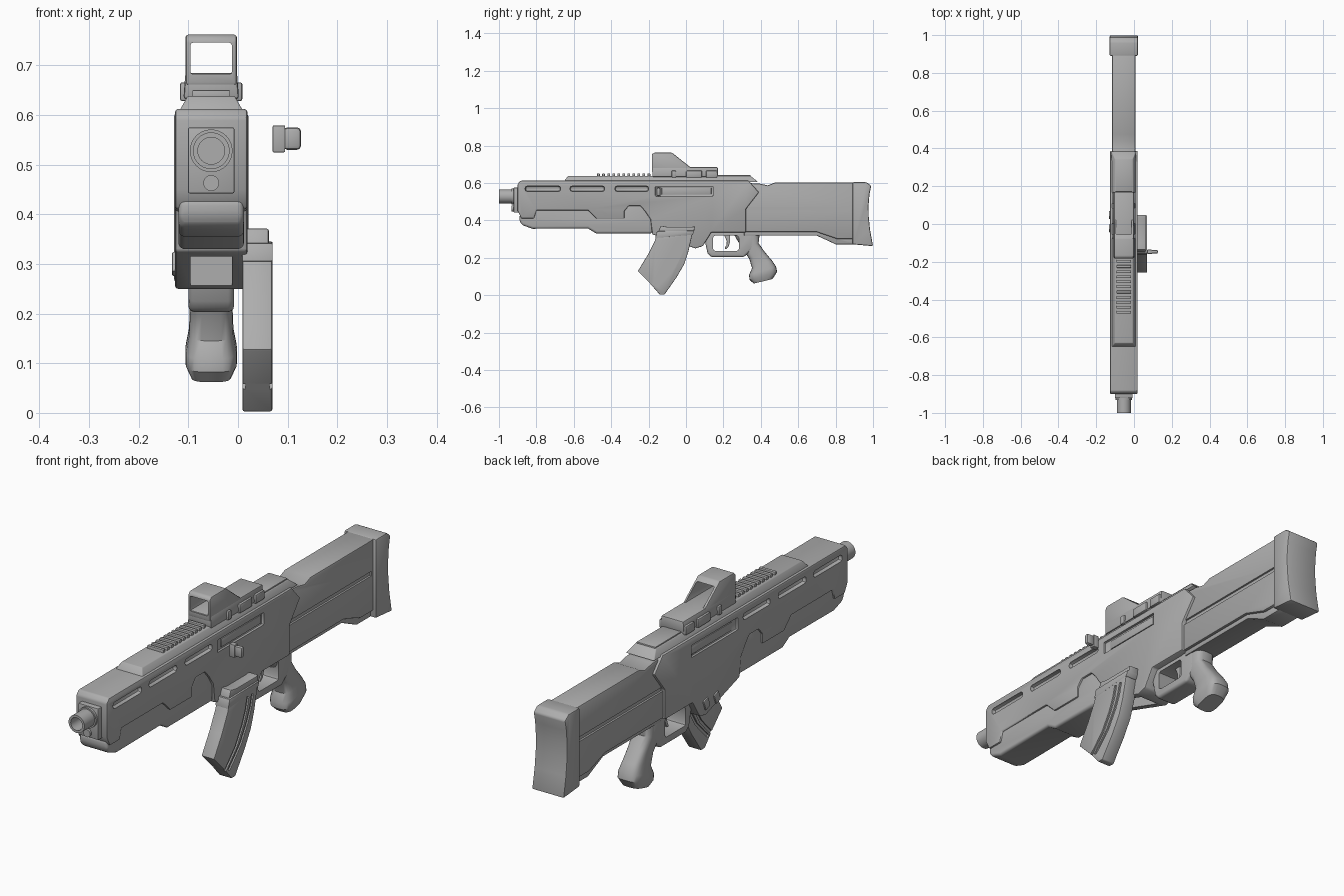
import bpy, bmesh, math
from mathutils import Matrix

if "Cube" in bpy.data.objects:
    bpy.data.objects.remove(bpy.data.objects["Cube"])

CX = -0.054  # centre plane of the gun
metal = bpy.data.materials.new("grey metal")
metal.diffuse_color = (0.42, 0.42, 0.42, 1)
metal.use_nodes = True
metal.node_tree.nodes["Principled BSDF"].inputs["Base Color"].default_value = metal.diffuse_color


def finish(name, bm, bevel=0.0, seg=2):
    bmesh.ops.recalc_face_normals(bm, faces=bm.faces[:])
    me = bpy.data.meshes.new(name)
    bm.to_mesh(me)
    bm.free()
    me.materials.append(metal)
    ob = bpy.data.objects.new(name, me)
    bpy.context.collection.objects.link(ob)
    if bevel:
        m = ob.modifiers.new("bevel", 'BEVEL')
        m.width, m.segments, m.limit_method = bevel, seg, 'ANGLE'
        m.angle_limit = math.radians(35)
    return ob


def prism(name, pts, hw, cx=CX, bevel=0.0, seg=2, top=1.0):
    """Side profile of (y, z) points extruded across x; top narrows the highest points."""
    bm = bmesh.new()
    f = bm.faces.new([bm.verts.new((cx - hw, y, z)) for y, z in pts])
    ext = bmesh.ops.extrude_face_region(bm, geom=[f])
    for v in ext['geom']:
        if isinstance(v, bmesh.types.BMVert):
            v.co.x = cx + hw
    zt = max(p[1] for p in pts)
    for v in bm.verts:
        if v.co.z > zt - 0.002:
            v.co.x = cx + (v.co.x - cx) * top
    return finish(name, bm, bevel, seg)


def block(name, y0, y1, z0, z1, hw, cx=CX, bevel=0.0, top=1.0):
    return prism(name, [(y0, z0), (y1, z0), (y1, z1), (y0, z1)], hw, cx, bevel, 2, top)


def tube(name, y0, y1, z, r, n=32):
    bm = bmesh.new()
    mat = Matrix.Translation((CX, (y0 + y1) / 2, z)) @ Matrix.Rotation(math.pi / 2, 4, 'X')
    bmesh.ops.create_cone(bm, cap_ends=True, segments=n, radius1=r, radius2=r,
                          depth=y1 - y0, matrix=mat)
    return finish(name, bm)


def cut(ob, cutters):
    for c in cutters:
        m = ob.modifiers.new("cut", 'BOOLEAN')
        m.operation, m.solver, m.object = 'DIFFERENCE', 'EXACT', c
    bpy.ops.object.select_all(action='DESELECT')
    bpy.context.view_layer.objects.active = ob
    ob.select_set(True)
    for m in list(ob.modifiers):
        bpy.ops.object.modifier_apply(modifier=m.name)
    for c in cutters:
        bpy.data.objects.remove(c)


# Receiver with magazine well; its lower front edge follows the handguard
guard_line = [(-.19, .406), (-.22, .45), (-.245, .478), (-.305, .478), (-.33, .449),
              (-.33, .406), (-.475, .406), (-.525, .454), (-.80, .454), (-.812, .41)]
receiver = prism("receiver", [(-.90, .595), (-.885, .612), (.335, .612), (.39, .55), (.32, .46),
                              (.32, .335), (.135, .335), (.09, .262), (.05, .25), (-.18, .325)]
                 + guard_line + [(-.88, .41), (-.90, .45)], .073, bevel=.006)
cutters = [prism("well_cut", [(-.15, .2), (.03, .2), (.03, .36), (-.15, .36)], .042)]
for s in (-1, 1):
    for y0, y1 in ((-.86, -.67), (-.62, -.435), (-.38, -.20)):
        cutters.append(block("slot_cut", y0, y1, .555, .583, .018, CX + s * .073, .011))
    cutters.append(block("port_cut", -.165, .145, .53, .582, .010, CX + s * .073, .004))
cut(receiver, cutters)

# Port covers inside the recess
for s in (-1, 1):
    block("port_cover", -.13, .135, .538, .574, .004, CX + s * .0635, .002)

# Rounded handguard under the front
prism("handguard", [(-.89, .43), (-.89, .395), (-.875, .374), (-.82, .355), (-.525, .357),
                    (-.48, .33), (-.18, .33), (-.18, .40), (-.21, .45), (-.24, .486),
                    (-.31, .486), (-.34, .455), (-.35, .42), (-.47, .42), (-.53, .465),
                    (-.80, .465)], .066, bevel=.022, seg=4)

# Muzzle plate, hollow barrel and guide rod
block("muzzle_plate", -.922, -.88, .442, .575, .047, bevel=.004)
barrel = tube("barrel", -1.0, -.89, .528, .037)
cut(barrel, [tube("bore_cut", -1.05, -.94, .528, .027)])
tube("barrel_collar", -.932, -.91, .528, .043)
tube("guide_rod", -.932, -.91, .463, .016, 20)

# Top rail with cross ribs
prism("top_rail", [(-.655, .605), (.385, .605), (.345, .638), (-.63, .638)], .066, top=.72, bevel=.003)
block("rear_rail", .17, .345, .63, .643, .044, bevel=.003)
for i in range(11):
    y = -.475 + i * .027
    block("rail_rib", y, y + .014, .63, .65, .038, bevel=.002)

# Sight: base, clamps and open hood
block("sight_base", -.18, .17, .632, .685, .056, bevel=.006, top=.93)
hood = prism("sight_hood", [(-.183, .66), (-.183, .752), (-.172, .762), (-.075, .762),
                            (.025, .683), (.025, .66)], .052, bevel=.006)
cut(hood, [block("hood_cut", -.3, .2, .682, .746, .042, bevel=.006)])
for y, w in ((-.065, .012), (.043, .042), (.137, .03)):
    block("sight_clamp", y - w, y + w, .628, .666, .063, bevel=.005)

# Stock with long grooves, lower strip and butt pad
stock = prism("stock", [(.31, .60), (.39, .597), (.437, .587), (.475, .602), (.90, .602), (.90, .30),
                        (.81, .30), (.70, .337), (.31, .337)], .062, bevel=.008)
cut(stock, [block("groove_cut", .2, .88, .453, .472, .008, CX + s * .062) for s in (-1, 1)])
prism("stock_strip", [(.31, .345), (.70, .345), (.81, .31), (.90, .31), (.90, .272),
                      (.80, .272), (.70, .318), (.31, .318)], .050, bevel=.005)
prism("butt_pad", [(.89, .604), (.965, .604), (.99, .585), (.981, .54), (.976, .48), (.977, .42),
                   (.984, .35), (1.0, .262), (.89, .272)], .075, bevel=.007)

# Trigger guard and trigger
guard = prism("trigger_guard", [(.09, .34), (.115, .225), (.135, .203), (.31, .203), (.36, .25),
                                (.36, .34)], .046, bevel=.012, seg=3)
cut(guard, [block("guard_cut", .145, .283, .237, .318, .1, bevel=.012)])
prism("trigger", [(.20, .33), (.235, .33), (.235, .285), (.228, .26), (.212, .245), (.207, .252),
                  (.217, .27), (.218, .29)], .012, bevel=.003)

# Grip lofted from rounded sections: front point, back point, half width
sections = [((.25, .335), (.395, .335), .046), ((.30, .25), (.388, .278), .046),
            ((.338, .195), (.422, .23), .043), ((.353, .145), (.460, .185), .045),
            ((.337, .108), (.482, .152), .052), ((.340, .082), (.487, .124), .052),
            ((.362, .062), (.462, .086), .040)]
bm = bmesh.new()
rings, N = [], 24
for (fy, fz), (by, bz), hw in sections:
    ring = []
    for k in range(N):
        a = 2 * math.pi * k / N
        c, s = math.cos(a), math.sin(a)
        u = math.copysign(abs(c) ** .6, c) / 2 + .5
        x = CX + hw * math.copysign(abs(s) ** .6, s)
        ring.append(bm.verts.new((x, fy + (by - fy) * u, fz + (bz - fz) * u)))
    rings.append(ring)
for r0, r1 in zip(rings, rings[1:]):
    for k in range(N):
        bm.faces.new((r0[k], r0[(k + 1) % N], r1[(k + 1) % N], r1[k]))
bm.faces.new(rings[0])
bm.faces.new(rings[-1])
grip = finish("grip", bm)

# Curved magazine beside the receiver, with grooves, collar and lip
MX = .039
magazine = prism("magazine", [(-.15, .34), (-.167, .29), (-.205, .215), (-.258, .128), (-.19, .06),
                              (-.14, .003), (-.115, .003), (-.05, .096), (-.01, .165), (.012, .23),
                              (.028, .30), (.036, .34)], .030, MX, .004)
mid = [(-.02, .31), (-.032, .26), (-.055, .205), (-.10, .13), (-.15, .077), (-.178, .05)]
cut(magazine, [prism("groove_cut", [(y + o, z) for y, z in mid]
                     + [(y + o + .012, z - .006) for y, z in reversed(mid)], .006, MX + s * .030)
               for s in (-1, 1) for o in (-.018, .012)])
prism("magazine_collar", [(-.155, .342), (-.165, .305), (.035, .322), (.042, .335), (.045, .345)],
      .031, MX, .003)
prism("magazine_lip", [(-.15, .335), (-.135, .372), (-.10, .365), (.03, .365), (.048, .368),
                       (.042, .335)], .023, MX, .004)

# Bolt handle floating at the right
block("bolt_handle", -.158, -.136, .525, .579, .0125, .0825, .002)
block("bolt_knob", -.157, -.137, .53, .575, .018, .109, .008)

# Release catches on the left of the magazine well
for y in (-.045, .025):
    prism("release_catch", [(y, .285), (y + .03, .275), (y + .045, .315), (y + .015, .325)],
          .006, CX - .073, .003)

# Smooth the rounded surfaces and keep the hard edges
bpy.ops.object.select_all(action='SELECT')
bpy.context.view_layer.objects.active = receiver
for ob in list(bpy.context.selected_objects):
    bpy.ops.object.select_all(action='DESELECT')
    ob.select_set(True)
    bpy.context.view_layer.objects.active = ob
    for m in list(ob.modifiers):
        bpy.ops.object.modifier_apply(modifier=m.name)
    bpy.ops.object.shade_smooth_by_angle(angle=math.radians(35))
